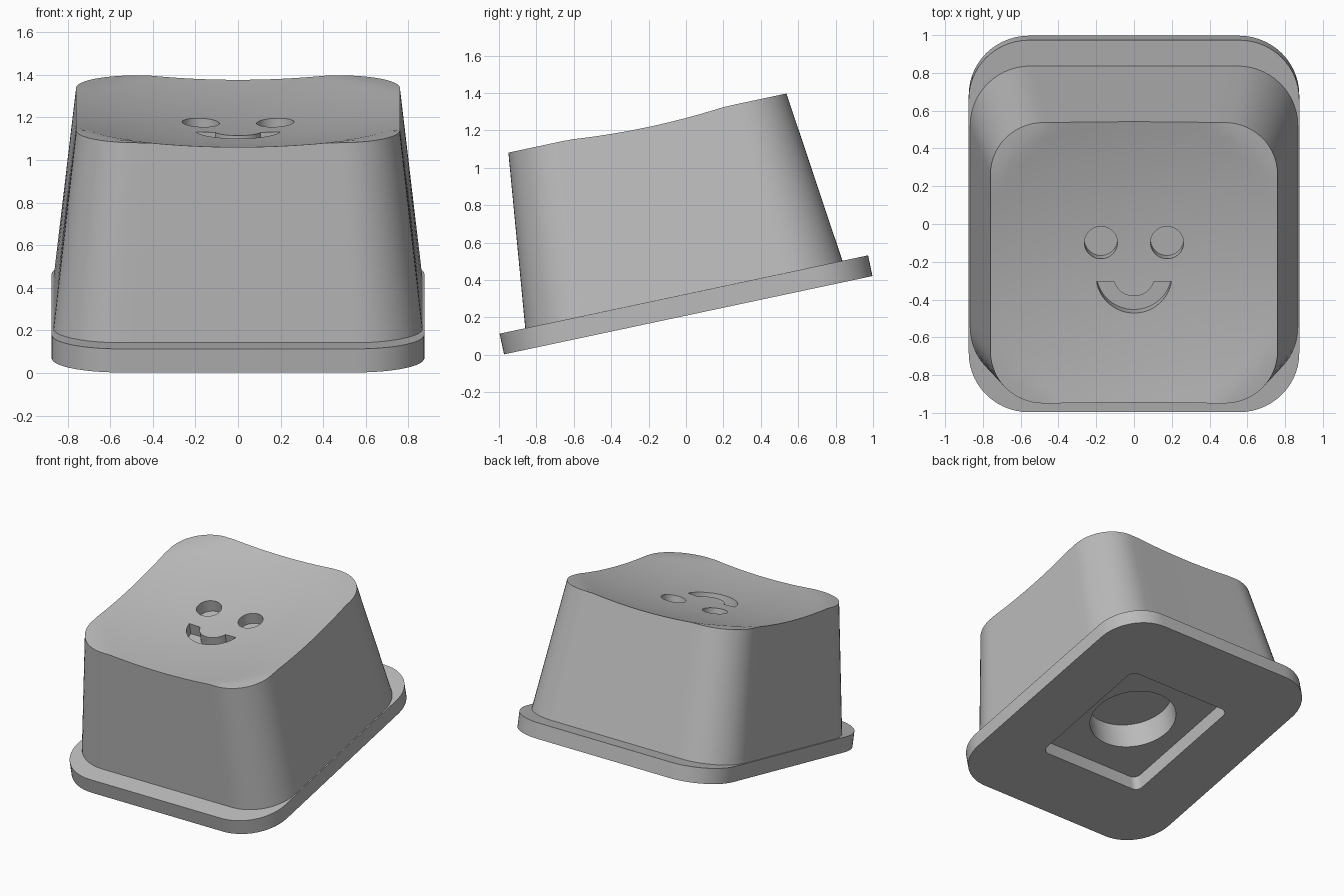
import bpy, bmesh, math
from mathutils import Matrix, Vector

cube = bpy.data.objects.get("Cube")
if cube:
    bpy.data.objects.remove(cube, do_unlink=True)

# Everything is built flat, then tipped back by this transform
TILT = Matrix.Translation((0, 0.012, 0.212)) @ Matrix.Rotation(math.radians(12), 4, 'X')
PLATE = 0.113       # plate thickness
TOP = 1.05          # height of the body corners
DISH_RIM, DISH_R = 0.87, 4.2

grey = bpy.data.materials.new("plain grey")
grey.use_nodes = True
grey.diffuse_color = (0.5, 0.5, 0.5, 1)
grey.node_tree.nodes["Principled BSDF"].inputs["Base Color"].default_value = (0.5, 0.5, 0.5, 1)


def rounded_rect(hx, hy, r, arc=14, side=1):
    """Outline points, counter-clockwise, with subdivided straight sides."""
    corners = []
    for k, (sx, sy) in enumerate([(1, 1), (-1, 1), (-1, -1), (1, -1)]):
        c = Vector((sx * (hx - r), sy * (hy - r)))
        angles = [math.pi / 2 * (k + i / arc) for i in range(arc + 1)]
        corners.append([c + r * Vector((math.cos(a), math.sin(a))) for a in angles])
    pts = []
    for k, corner in enumerate(corners):
        pts += corner
        nxt = corners[(k + 1) % 4][0]
        pts += [corner[-1].lerp(nxt, i / side) for i in range(1, side)]
    return pts


def circle(x, y, r, n=64):
    return [Vector((x + r * math.cos(2 * math.pi * i / n),
                    y + r * math.sin(2 * math.pi * i / n))) for i in range(n)]


def make_object(name, bm):
    bmesh.ops.recalc_face_normals(bm, faces=bm.faces)
    mesh = bpy.data.meshes.new(name)
    bm.to_mesh(mesh)
    bm.free()
    mesh.materials.append(grey)
    obj = bpy.data.objects.new(name, mesh)
    bpy.context.collection.objects.link(obj)
    return obj


def bridge(bm, a, b):
    for i in range(len(a)):
        j = (i + 1) % len(a)
        bm.faces.new((a[i], a[j], b[j], b[i]))


def prism(name, pts, z0, z1):
    bm = bmesh.new()
    low, high = [[bm.verts.new((p.x, p.y, z)) for p in pts] for z in (z0, z1)]
    bridge(bm, low, high)
    bm.faces.new(low)
    bm.faces.new(high)
    return make_object(name, bm)


def activate(obj):
    bpy.ops.object.select_all(action='DESELECT')
    obj.select_set(True)
    bpy.context.view_layer.objects.active = obj


def cut(target, cutter):
    mod = target.modifiers.new("cut", 'BOOLEAN')
    mod.operation, mod.solver, mod.object = 'DIFFERENCE', 'EXACT', cutter
    activate(target)
    bpy.ops.object.modifier_apply(modifier=mod.name)
    bpy.data.objects.remove(cutter, do_unlink=True)


def dish(p):
    """Height of the top: shallow round scoop with flat corners."""
    return TOP - max(0, DISH_RIM ** 2 - p.length_squared) / (2 * DISH_R)


# Base plate with a rectangular opening underneath
plate = prism("base_plate", rounded_rect(0.875, 1.007, 0.32), 0, PLATE)
cut(plate, prism("opening_cutter", rounded_rect(0.4375, 0.5035, 0.05, 6), -0.1, 0.3))

# Tapered body with a scooped top
bm = bmesh.new()
base = rounded_rect(0.867, 0.867, 0.32, side=14)
rim = rounded_rect(0.76, 0.76, 0.28, side=14)
bottom = [bm.verts.new((p.x, p.y, PLATE)) for p in base]
bm.faces.new(bottom)
ring, steps = bottom, 18
for s in range(steps, 0, -1):
    pts = [p * (s / steps) for p in rim]
    inner = [bm.verts.new((p.x, p.y, dish(p))) for p in pts]
    bridge(bm, ring, inner)
    ring = inner
centre = bm.verts.new((0, 0, dish(Vector((0, 0)))))
for i in range(len(ring)):
    bm.faces.new((ring[i], ring[(i + 1) % len(ring)], centre))
body = make_object("body", bm)

# Round socket below
cut(body, prism("socket_cutter", circle(0, 0, 0.305), 0, PLATE + 0.2))

# Eye holes
for side in (-1, 1):
    cut(body, prism("eye_cutter", circle(side * 0.175, 0.092, 0.0875), 0.88, 1.3))

# Smile: lower part of a ring, cut level at the top
smile = []
for r, order in ((0.2, 1), (0.11, -1)):
    start = math.asin(0.03 / r)
    arc = [math.pi + start + (math.pi - 2 * start) * i / 32 for i in range(33)]
    smile += [Vector((r * math.cos(a), -0.088 + r * math.sin(a))) for a in arc[::order]]
cut(body, prism("smile_cutter", smile, 0.88, 1.3))

# Smooth rounded walls, crisp edges, then tip back
for obj in (plate, body):
    activate(obj)
    bpy.ops.object.shade_smooth_by_angle(angle=math.radians(30))
    obj.matrix_world = TILT
